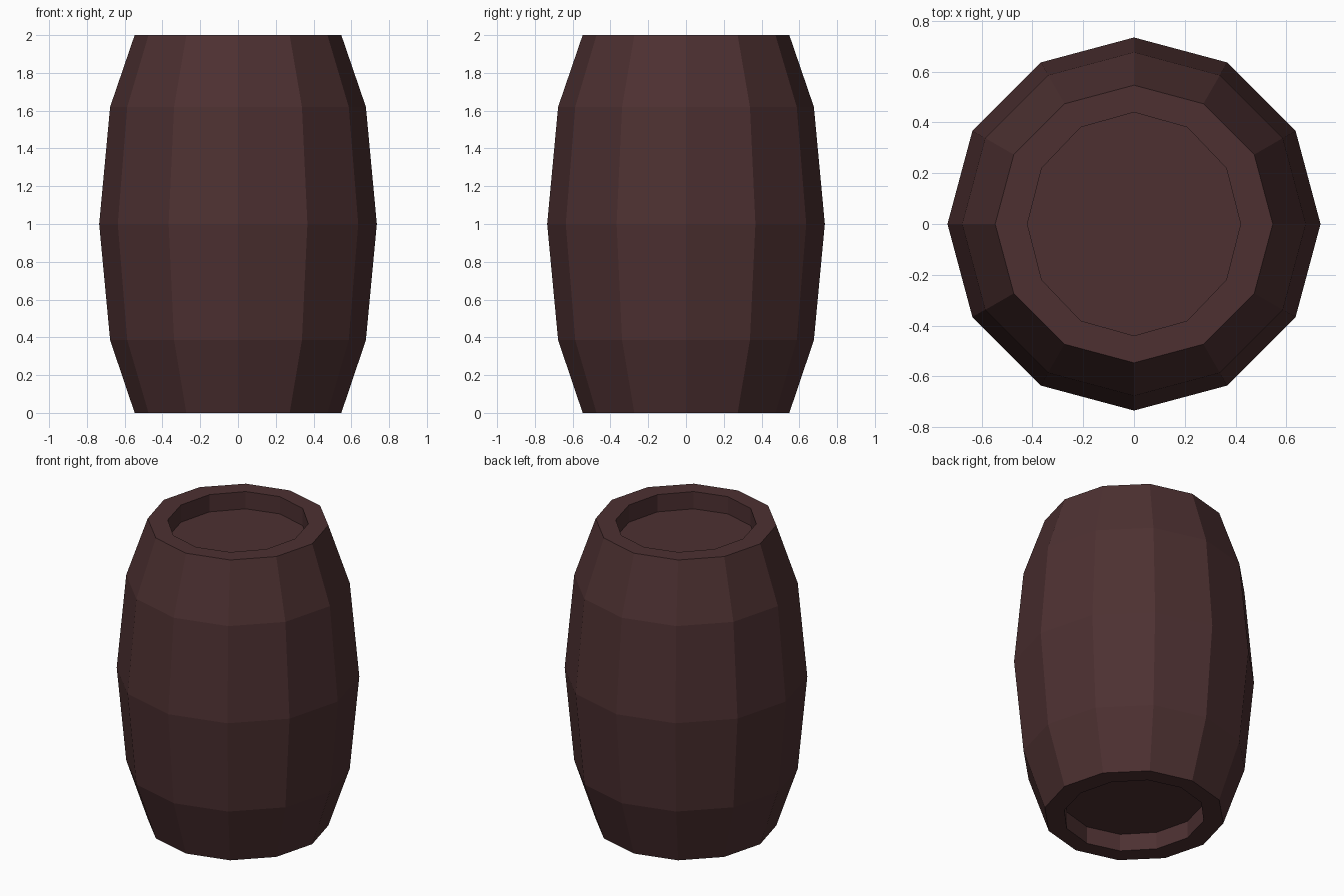
import bpy
import bmesh
import math

if "Cube" in bpy.data.objects:
    bpy.data.objects.remove(bpy.data.objects["Cube"])

SIDES = 12

# One dark reddish-brown wood colour
wood = bpy.data.materials.new("dark brown wood")
wood.diffuse_color = (0.074, 0.030, 0.031, 1.0)
wood.use_nodes = True
wood.node_tree.nodes["Principled BSDF"].inputs["Base Color"].default_value = wood.diffuse_color

# Profile from bottom recess, over the bulging staves, to top recess: (x radius, y radius, z)
profile = [
    (0.42, 0.44, 0.115),
    (0.42, 0.44, 0.0),
    (0.547, 0.547, 0.0),
    (0.677, 0.677, 0.385),
    (0.735, 0.735, 1.0),
    (0.677, 0.677, 1.62),
    (0.547, 0.547, 2.0),
    (0.42, 0.44, 2.0),
    (0.42, 0.44, 1.885),
]

bm = bmesh.new()
rings = []
for rx, ry, z in profile:
    angles = [math.tau * i / SIDES for i in range(SIDES)]
    rings.append([bm.verts.new((rx * math.cos(a), ry * math.sin(a), z)) for a in angles])

# Walls between neighbouring rings
for low, high in zip(rings, rings[1:]):
    for i in range(SIDES):
        j = (i + 1) % SIDES
        bm.faces.new((low[i], low[j], high[j], high[i]))

# Recessed lids
bm.faces.new(rings[0][::-1])
bm.faces.new(rings[-1])
bmesh.ops.recalc_face_normals(bm, faces=bm.faces)

mesh = bpy.data.meshes.new("barrel")
bm.to_mesh(mesh)
bm.free()
mesh.materials.append(wood)
barrel = bpy.data.objects.new("barrel", mesh)
bpy.context.collection.objects.link(barrel)
